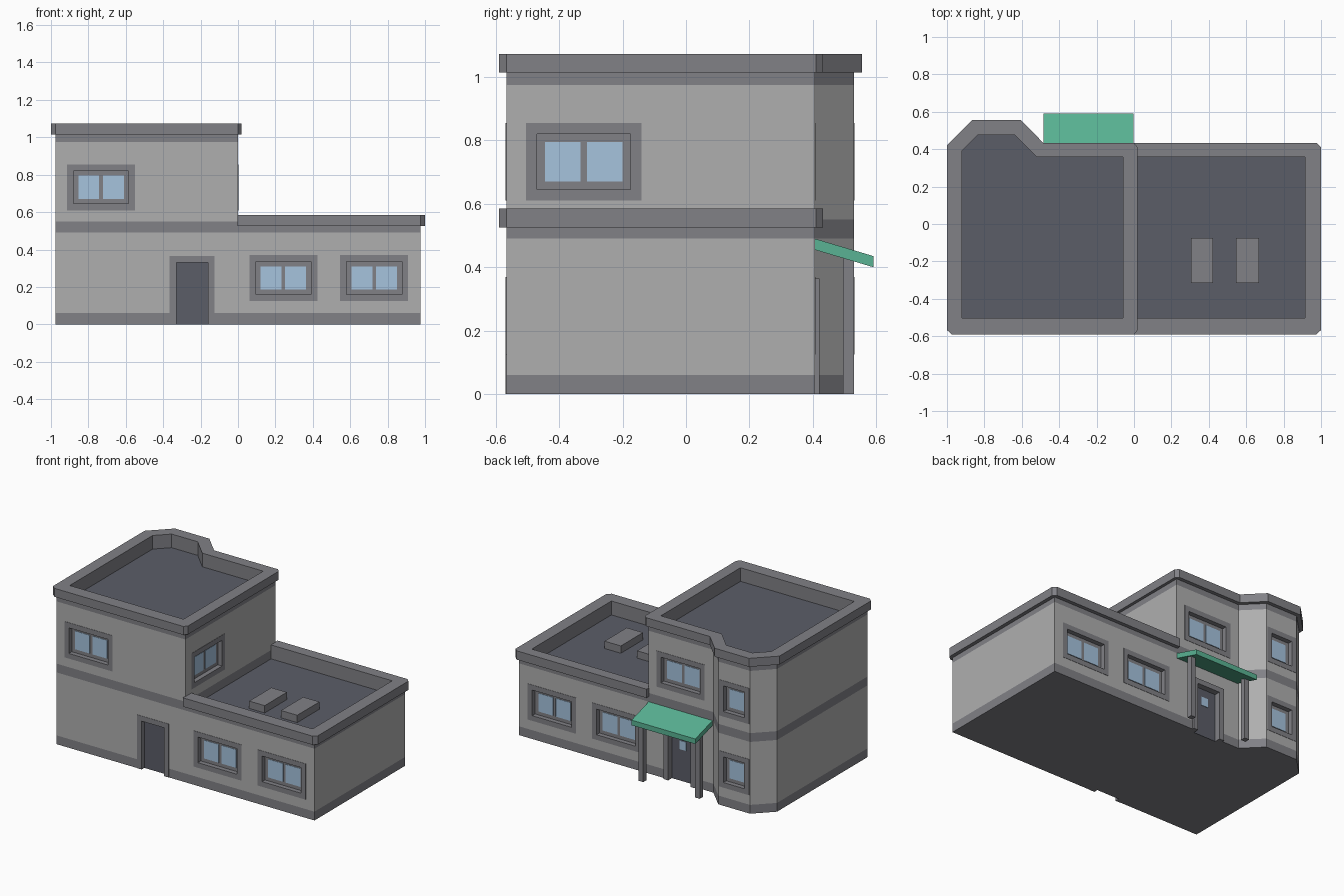
import bpy, bmesh
from math import pi
from mathutils import Matrix, Vector

if "Cube" in bpy.data.objects:
    bpy.data.objects.remove(bpy.data.objects["Cube"])


def material(name, rgb):
    m = bpy.data.materials.new(name)
    m.diffuse_color = (*rgb, 1)
    m.use_nodes = True
    m.node_tree.nodes["Principled BSDF"].inputs["Base Color"].default_value = m.diffuse_color
    return m


WALL = material("wall", (.43, .43, .43))
TRIM = material("trim", (.22, .22, .24))
ROOF = material("roof", (.105, .11, .137))
GLASS = material("glass", (.38, .55, .73))
GREEN = material("canopy_green", (.10, .45, .295))


def make(name, bm, *mats):
    bmesh.ops.recalc_face_normals(bm, faces=bm.faces)
    me = bpy.data.meshes.new(name)
    bm.to_mesh(me)
    bm.free()
    for m in mats:
        me.materials.append(m)
    ob = bpy.data.objects.new(name, me)
    bpy.context.collection.objects.link(ob)
    return ob


def add_box(bm, lo, hi, mat=Matrix()):
    lo, hi = Vector(lo), Vector(hi)
    size = Matrix.Diagonal((*(hi - lo), 1))
    return bmesh.ops.create_cube(bm, size=1, matrix=mat @ Matrix.Translation((lo + hi) / 2) @ size)


def box(name, lo, hi, m, mat=Matrix()):
    bm = bmesh.new()
    add_box(bm, lo, hi, mat)
    return make(name, bm, m)


def block(name, rows, bands, top, roof):
    """Loft wall, parapet outside and parapet inside outlines into one solid.
    bands: (z, material index of the band below)."""
    wall, outer, inner = [[(r[i], r[i + 1]) for r in rows] for i in (0, 2, 4)]
    rings = [(wall, z, m) for z, m in bands]
    rings += [(outer, bands[-1][0], 1), (outer, top, 1), (inner, top, 1), (inner, roof, 1)]
    bm = bmesh.new()
    loops = [[bm.verts.new((x, y, z)) for x, y in o] for o, z, _ in rings]
    n = len(rows)
    for k in range(1, len(rings)):
        a, b = loops[k - 1], loops[k]
        for i in range(n):
            j = (i + 1) % n
            bm.faces.new((a[i], a[j], b[j], b[i])).material_index = rings[k][2]
    bm.faces.new(loops[0]).material_index = 1
    bm.faces.new(loops[-1]).material_index = 2
    bmesh.ops.remove_doubles(bm, verts=bm.verts, dist=.0005)
    return make(name, bm, WALL, TRIM, ROOF)


# Tower and wing outlines: wall x y, parapet outside x y, parapet inside x y
F, B = -.567, .407
tower = [
    (-.975, F, -.975, -.59, -.92, -.502), (0, F, 0, -.59, -.06, -.502),
    (0, F, .02, F, -.06, -.502), (0, B, .02, .41, -.06, .357),
    (0, B, 0, .432, -.06, .357), (-.492, B, -.483, .432, -.52, .357),
    (-.615, .53, -.605, .555, -.638, .477), (-.855, .53, -.865, .555, -.835, .477),
    (-.975, .41, -1, .42, -.92, .392), (-.975, F, -1, F, -.92, -.502)]
e = -.004
wing = [
    (-.05, -.55, -.05, -.55, -.03, -.502), (e, -.55, e, -.55, e, -.502),
    (e, F, e, -.59, e, -.502), (.975, F, .975, -.59, .915, -.502),
    (.975, F, 1, F, .915, -.502), (.975, B, 1, .41, .915, .357),
    (.975, B, .978, .432, .915, .357), (e, B, e, .432, e, .357),
    (e, .39, e, .39, e, .357), (-.05, .39, -.05, .39, -.03, .357)]
body = block("building_body", tower,
             [(0, 1), (.06, 1), (.49, 0), (.55, 1), (.975, 0), (1.015, 1)], 1.073, .98)
wing_ob = block("wing_block", wing, [(0, 1), (.06, 1), (.49, 0), (.525, 1)], .585, .49)

cut = bmesh.new()
DEPTH = .03


def frame_ring(name, mat, outer, inner, proud, door=False):
    """Flat surround: two jambs, head and (for windows) sill."""
    (ox, oz), (ix, iz) = outer, inner
    bm = bmesh.new()
    parts = [(-ox, -ix, -iz, iz), (ix, ox, -iz, iz), (-ox, ox, iz, oz)]
    if not door:
        parts.append((-ox, ox, -oz, -iz))
    for x0, x1, z0, z1 in parts:
        add_box(bm, (x0, -proud, z0), (x1, .001, z1), mat)
    return make(name, bm, TRIM)


def window(name, x, y, z, angle, panes=2):
    mat = Matrix.Translation((x, y, z)) @ Matrix.Rotation(angle, 4, 'Z')
    w = .1475 if panes == 2 else .08
    add_box(cut, (-w, -.05, -.0875), (w, DEPTH, .0875), mat)
    frame_ring(name + "_surround", mat, (w + .034, .1225), (w, .0875), .002)
    bm = bmesh.new()
    spans = [(-.122, -.01), (.01, .122)] if panes == 2 else [(-.055, .055)]
    for a, b in spans:
        add_box(bm, (a, DEPTH - .003, -.0625), (b, DEPTH + .001, .0625), mat)
    make(name + "_panes", bm, GLASS)


LOW, HIGH = .2475, .7325
window("front_tower_window", -.732, F, HIGH, 0)
window("side_tower_window", 0, -.3225, HIGH, pi / 2)
window("back_tower_window", -.245, B, HIGH, pi)
for side, y, a in (("front", F, 0), ("back", B, pi)):
    for i, x in enumerate((.2425, .728)):
        window(f"{side}_wing_window_{i + 1}", x, y, LOW, a)
for floor, z in (("lower", LOW), ("upper", HIGH)):
    window(f"{floor}_bay_window", -.735, .53, z, pi, 1)

# Doors, recessed front and back
for side, y, a, proud in (("front", F, 0, .002), ("back", B, pi, .014)):
    mat = Matrix.Translation((-.245, y, .165)) @ Matrix.Rotation(a, 4, 'Z')
    add_box(cut, (-.085, -.05, -.2), (.085, DEPTH, .165), mat)
    frame_ring(side + "_door_surround", mat, (.12, .2), (.085, .165), proud, True)
    box(side + "_door", (-.085, DEPTH - .003, -.165), (.085, DEPTH + .001, .165), ROOF, mat)
box("back_door_glass", (-.27, B - DEPTH + .002, .215), (-.22, B - DEPTH + .006, .275), GLASS)

# Merge wing into tower, then cut the openings
for f in cut.faces:
    f.material_index = 1
cutter = make("opening_cutter", cut, WALL, TRIM, ROOF)
bpy.context.view_layer.objects.active = body
for helper, op in ((wing_ob, 'UNION'), (cutter, 'DIFFERENCE')):
    mod = body.modifiers.new(op.lower(), 'BOOLEAN')
    mod.operation, mod.object, mod.solver = op, helper, 'EXACT'
    bpy.ops.object.modifier_apply(modifier=mod.name)
    bpy.data.objects.remove(helper)

# Rooftop units
for i, (x0, x1) in enumerate(((.305, .422), (.545, .668))):
    box(f"roof_unit_{i + 1}", (x0, -.315, .488), (x1, -.075, .54), TRIM)

# Sloped canopy on two posts
bm = bmesh.new()
side = [bm.verts.new((-.485, y, z)) for y, z in ((B, .49), (.592, .435), (.592, .40), (B, .455))]
face = bm.faces.new(side)
ext = bmesh.ops.extrude_face_region(bm, geom=[face], use_keep_orig=True)
bmesh.ops.translate(bm, vec=(.482, 0, 0), verts=[v for v in ext["geom"] if isinstance(v, bmesh.types.BMVert)])
make("canopy", bm, GREEN)
for i, x in enumerate((-.475, -.048)):
    box(f"canopy_post_{i + 1}", (x, .495, 0), (x + .035, .53, .428), TRIM)
